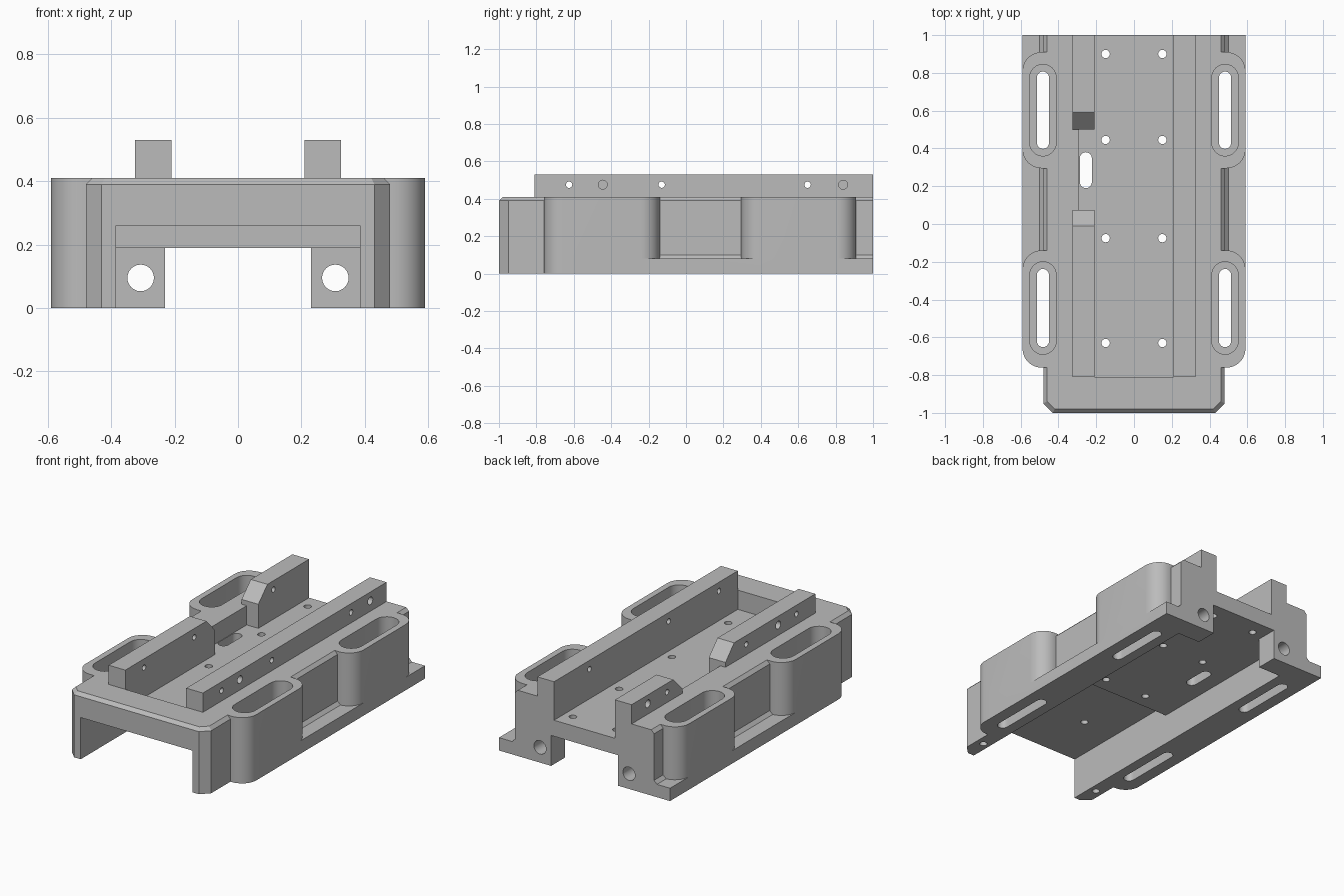
import bpy, bmesh
from math import pi, cos, sin, radians
from mathutils import Vector

cube = bpy.data.objects.get("Cube")
if cube:
    bpy.data.objects.remove(cube, do_unlink=True)

grey = bpy.data.materials.new("machined_grey")
grey.use_nodes = True
grey.diffuse_color = (0.5, 0.5, 0.5, 1)
grey.node_tree.nodes["Principled BSDF"].inputs["Base Color"].default_value = (0.5, 0.5, 0.5, 1)


def loft(name, rings):
    """Closed solid through a stack of equally sized rings."""
    bm = bmesh.new()
    loops = [[bm.verts.new(p) for p in ring] for ring in rings]
    n = len(loops[0])
    for a, b in zip(loops, loops[1:]):
        for i in range(n):
            bm.faces.new((a[i], a[(i + 1) % n], b[(i + 1) % n], b[i]))
    bm.faces.new(loops[0])
    bm.faces.new(loops[-1])
    bmesh.ops.recalc_face_normals(bm, faces=bm.faces)
    mesh = bpy.data.meshes.new(name)
    bm.to_mesh(mesh)
    bm.free()
    mesh.materials.append(grey)
    obj = bpy.data.objects.new(name, mesh)
    bpy.context.collection.objects.link(obj)
    return obj


def prism(name, pts, lo, hi, axis="z"):
    place = {"x": lambda a, b, h: Vector((h, a, b)),
             "y": lambda a, b, h: Vector((a, h, b)),
             "z": lambda a, b, h: Vector((a, b, h))}[axis]
    return loft(name, [[place(a, b, h) for a, b in pts] for h in (lo, hi)])


def rect(x0, x1, y0, y1):
    return [(x0, y0), (x1, y0), (x1, y1), (x0, y1)]


def box(name, x0, x1, y0, y1, z0, z1):
    return prism(name, rect(x0, x1, y0, y1), z0, z1)


def slot(x, y0, y1, r, n=12):
    """Long round-ended outline; a circle if both ends coincide."""
    pts = []
    for y, start in ((y1 - r, 0), (y0 + r, pi)):
        for i in range(n + 1):
            t = start + pi * i / n
            pts.append((x + r * cos(t), y + r * sin(t)))
    return pts


def circle(x, y, r, n=24):
    return [(x + r * cos(2 * pi * i / n), y + r * sin(2 * pi * i / n)) for i in range(n)]


def combine(target, tool, operation="DIFFERENCE"):
    mod = target.modifiers.new("combine", "BOOLEAN")
    mod.operation, mod.solver, mod.object = operation, "EXACT", tool
    bpy.context.view_layer.update()
    deps = bpy.context.evaluated_depsgraph_get()
    mesh = bpy.data.meshes.new_from_object(target.evaluated_get(deps))
    target.modifiers.clear()
    target.data = mesh
    bpy.data.objects.remove(tool, do_unlink=True)


def mirrored(pts, side):
    return [(side * x, y) for x, y in pts]


# Core block with chamfered front corners and chamfered top edge
def outline(w, nose, front, z):
    half = [(w, 1), (w, front + nose), (w - nose, front)]
    return [(x, y, z) for x, y in half + mirrored(half[::-1], -1)]


body = loft("body", [outline(0.48, 0.05, -1, 0), outline(0.48, 0.05, -1, 0.39),
                     outline(0.46, 0.04, -0.98, 0.41)])

# Low side flange with a small slope where it meets the wall
combine(body, box("flange", -0.59, 0.59, -0.6, 1, 0, 0.08), "UNION")
combine(body, loft("flange_slope", [[(x, y, z) for x, y in rect(-w, w, -0.5, 1)]
                                    for w, z in ((0.5, 0.07), (0.5, 0.08), (0.48, 0.1))]), "UNION")


# Four rounded mounting ears
def ear_outline(y0, y1, r=0.1, w=0.59, n=10):
    pts = [(0.38, y0)]
    for cy, start in ((y0 + r, -pi / 2), (y1 - r, 0)):
        for i in range(n + 1):
            t = start + pi / 2 * i / n
            pts.append((w - r + r * cos(t), cy + r * sin(t)))
    return pts + [(0.38, y1)]


EARS = ((-0.76, -0.14, -0.69, -0.2), (0.295, 0.91, 0.36, 0.845))
for side in (-1, 1):
    for y0, y1, _, _ in EARS:
        combine(body, prism("ear", mirrored(ear_outline(y0, y1), side), 0, 0.41), "UNION")

# Underside channel: tall at the front, lower behind, narrow between the end blocks
combine(body, box("channel", -0.385, 0.385, -0.18, 0.865, -0.1, 0.19))
combine(body, box("channel_front", -0.385, 0.385, -1.1, -0.17, -0.1, 0.26))
combine(body, box("channel_back", -0.23, 0.23, 0.8, 1.1, -0.1, 0.19))

# Top pocket between the rails, widened beside the rail gap
FLOOR = 0.29
combine(body, box("pocket", -0.21, 0.21, -0.81, 1.1, FLOOR, 0.7))
combine(body, box("pocket_side", -0.29, -0.2, 0.075, 0.5, FLOOR, 0.7))

# Ear pockets with through slots, end holes and leg holes
for side in (-1, 1):
    for _, _, y0, y1 in EARS:
        combine(body, prism("ear_pocket", slot(side * 0.482, y0, y1, 0.07), 0.12, 0.6))
        combine(body, prism("ear_slot", slot(side * 0.482, y0 + 0.038, y1 - 0.038, 0.032), -0.1, 0.2))
    combine(body, prism("end_hole", circle(side * 0.307, 0.095, 0.042), 0.8, 1.1, "y"))
    combine(body, prism("leg_hole", circle(side * 0.43, -0.86, 0.022), -0.1, 0.12))
    for y in (-0.63, -0.075, 0.445, 0.9):
        combine(body, prism("floor_hole", circle(side * 0.15, y, 0.022), 0.1, 0.5))
combine(body, prism("floor_slot", slot(-0.255, 0.19, 0.38, 0.032), 0.1, 0.5))

# Rails: one continuous, the other split by a gap with sloped ends
TOP, BASE, SLOPE = 0.53, 0.41, 0.44
left_rail = prism("left_rail", rect(-0.81, 1, BASE, TOP), 0.21, 0.325, "x")
right_front = prism("right_rail_front", [(-0.81, BASE), (0.075, BASE), (0.075, SLOPE),
                                         (-0.01, TOP), (-0.81, TOP)], -0.325, -0.21, "x")
right_back = prism("right_rail_back", [(1, BASE), (0.5, BASE), (0.5, SLOPE),
                                       (0.59, TOP), (1, TOP)], -0.325, -0.21, "x")

# Small through holes and larger blind holes in the rails
for rail, side, lo, hi in ((left_rail, 1, -1, 1), (right_front, -1, -1, 0), (right_back, -1, 0, 1)):
    for y in (-0.625, -0.13, 0.65):
        if lo < y < hi:
            combine(rail, prism("rail_hole", circle(y, 0.475, 0.017), side * 0.1, side * 0.5, "x"))
    for y in (-0.445, 0.84):
        if lo < y < hi:
            combine(rail, prism("blind_hole", circle(y, 0.475, 0.024), side * 0.26, side * 0.5, "x"))

# Smooth the rounded walls and keep the edges sharp
bpy.ops.object.select_all(action="DESELECT")
for obj in (body, left_rail, right_front, right_back):
    obj.select_set(True)
bpy.context.view_layer.objects.active = body
bpy.ops.object.shade_smooth_by_angle(angle=radians(30))
